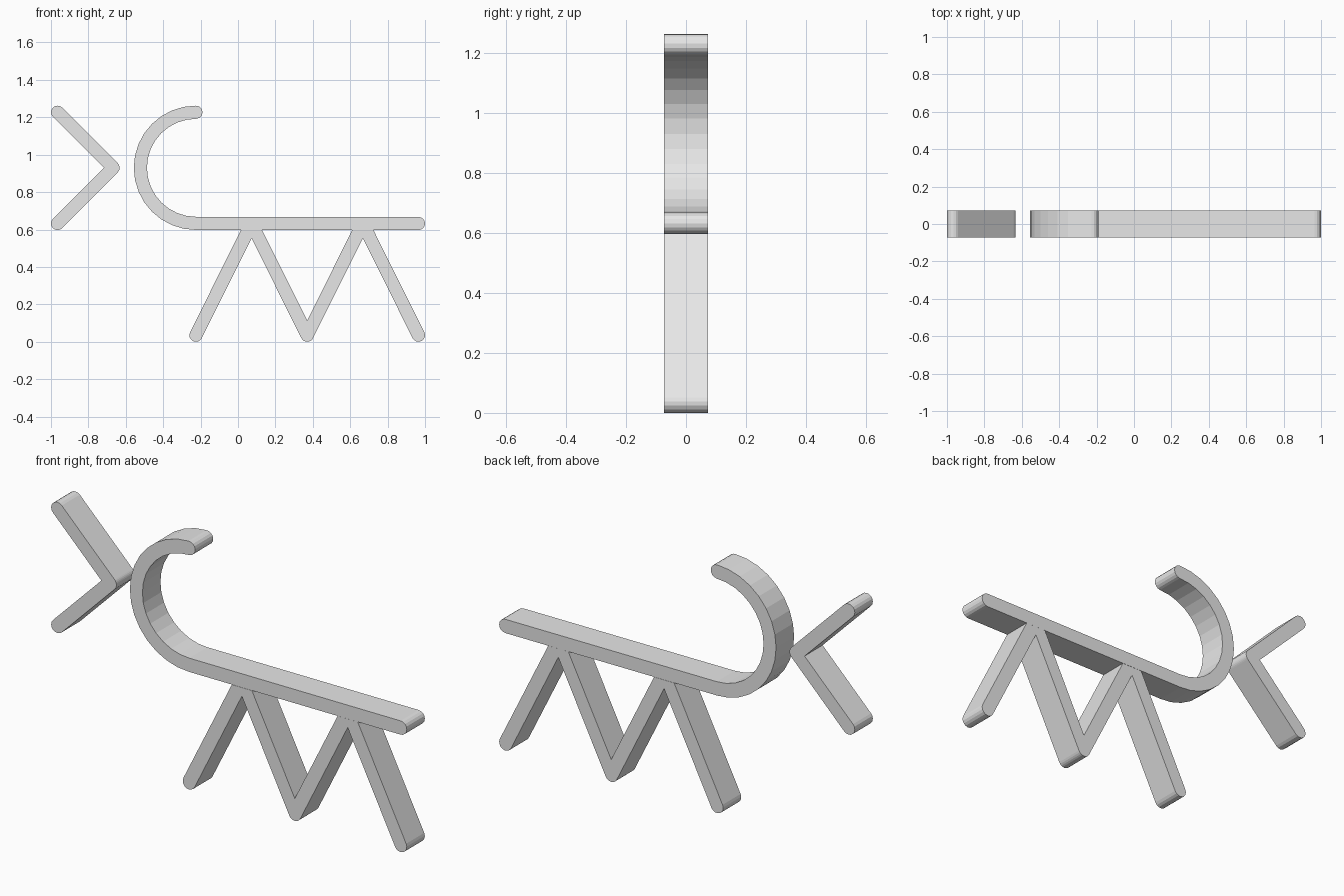
import bpy, bmesh, math
from mathutils import Vector, Matrix

cube = bpy.data.objects.get("Cube")
if cube:
    bpy.data.objects.remove(cube)

R = 0.035        # half the bar thickness
DEPTH = 0.145    # extent along y
ROUND = 8        # facets in a rounded end
TOP, MID, LOW = 1.227, 0.93, 0.632
FOOT = 0.035

grey = bpy.data.materials.new("plain grey")
grey.use_nodes = True
grey.diffuse_color = (0.8, 0.8, 0.8, 1)
grey.node_tree.nodes["Principled BSDF"].inputs["Base Color"].default_value = (0.8, 0.8, 0.8, 1)


def fan(centre, normal, angle, steps):
    """Points sweeping clockwise from normal around centre."""
    return [centre + R * (Matrix.Rotation(-angle * k / steps, 2) @ normal)
            for k in range(steps)]


def one_side(path):
    """Left-hand offset of a path, ending with a rounded cap."""
    dirs = [(b - a).normalized() for a, b in zip(path, path[1:])]
    normals = [Vector((-d.y, d.x)) for d in dirs]
    out = [path[0] + R * normals[0]]
    for p, a, b in zip(path[1:-1], normals, normals[1:]):
        right_turn = a.x * b.y - a.y * b.x < 0
        if right_turn and a.dot(b) < 0.7:
            out += fan(p, a, a.angle(b), ROUND) + [p + R * b]
        else:
            out.append(p + R * (a + b) / (1 + a.dot(b)))
    return out + fan(path[-1], normals[-1], math.pi, ROUND)


def bar(name, points, clip=None):
    """Round-ended bar following a path in the xz plane."""
    path = [Vector(p) for p in points]
    outline = one_side(path) + one_side(path[::-1])
    bm = bmesh.new()
    face = bm.faces.new([bm.verts.new((p.x, -DEPTH / 2, p.y)) for p in outline])
    made = bmesh.ops.extrude_face_region(bm, geom=[face])
    moved = [v for v in made["geom"] if isinstance(v, bmesh.types.BMVert)]
    bmesh.ops.translate(bm, verts=moved, vec=(0, DEPTH, 0))
    if not any(f.normal.y < 0 and len(f.verts) == len(outline) for f in bm.faces):
        bm.normal_update()
    if clip is not None:
        bmesh.ops.triangulate(bm, faces=bm.faces[:])
        bmesh.ops.bisect_plane(bm, geom=bm.verts[:] + bm.edges[:] + bm.faces[:],
                               plane_co=(0, 0, clip), plane_no=(0, 0, 1),
                               clear_outer=True)
        bmesh.ops.holes_fill(bm, edges=[e for e in bm.edges if e.is_boundary], sides=0)
        bmesh.ops.dissolve_limit(bm, angle_limit=0.01, verts=bm.verts[:], edges=bm.edges[:])
    bmesh.ops.recalc_face_normals(bm, faces=bm.faces[:])
    mesh = bpy.data.meshes.new(name)
    bm.to_mesh(mesh)
    bm.free()
    mesh.materials.append(grey)
    obj = bpy.data.objects.new(name, mesh)
    bpy.context.collection.objects.link(obj)
    return obj


# Separate chevron at the right-hand end
bar("chevron", [(-0.965, TOP), (-0.668, MID), (-0.965, LOW)])

# Half-circle hook running into the long straight bar
hook_x, hook_r, segments = -0.225, TOP - MID, 16
hook = []
for k in range(segments + 1):
    a = math.pi / 2 + math.pi * k / segments
    hook.append((hook_x + hook_r * math.cos(a), MID + hook_r * math.sin(a)))
bar("hook_and_back", hook + [(0.965, LOW)])

# Zigzag legs, cut flush with the underside of the long bar
step = (0.965 - hook_x) / 4
bar("legs", [(hook_x + step * k, LOW if k % 2 else FOOT) for k in range(5)],
    clip=LOW - R)
